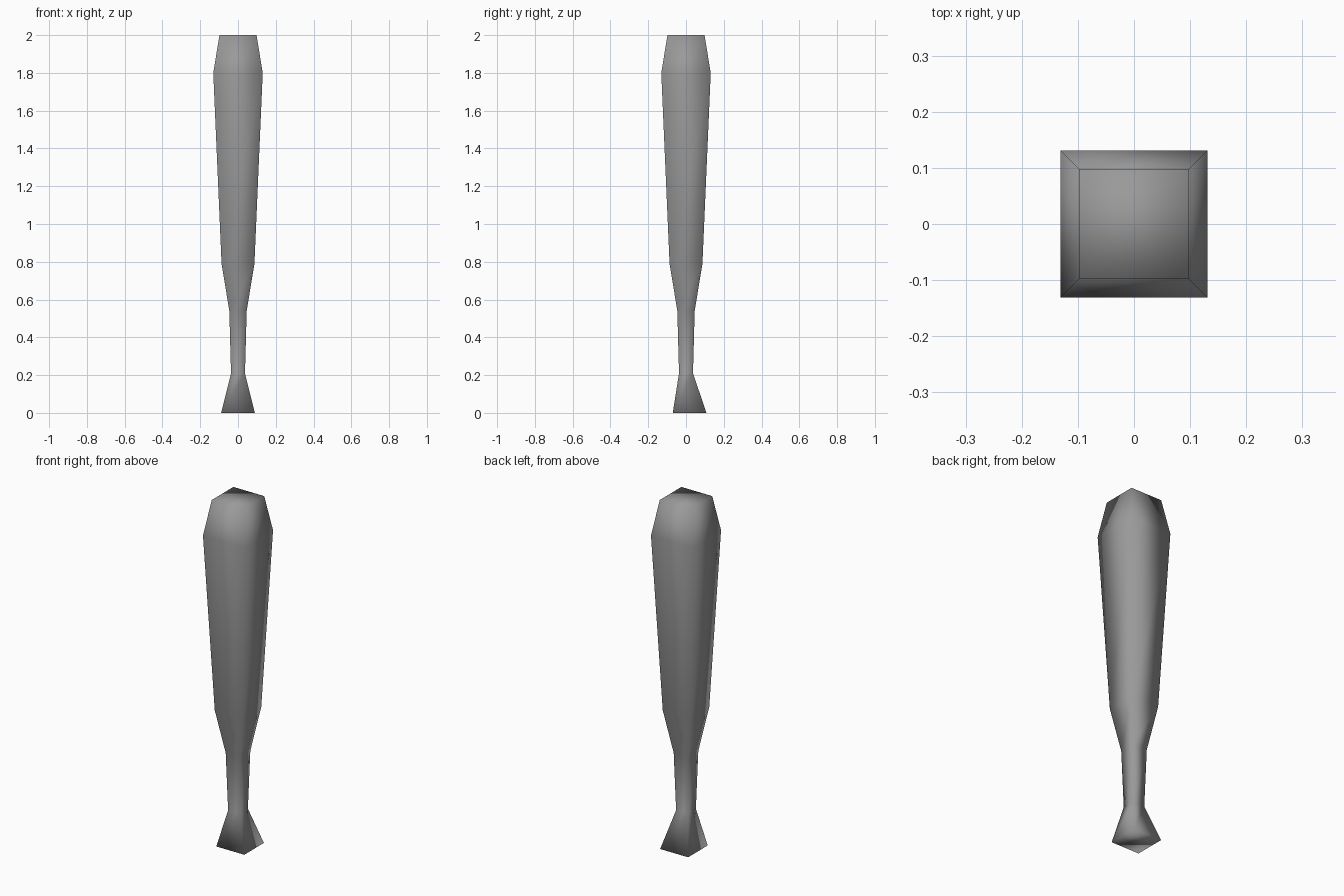
import bpy, bmesh

if "Cube" in bpy.data.objects:
    bpy.data.objects.remove(bpy.data.objects["Cube"])

# Square cross-sections from knob to tip: (height, half width, y offset)
SECTIONS = [
    (0.00, 0.089, 0.019),  # flared knob, slightly off centre
    (0.21, 0.037, 0.0),    # thin grip
    (0.54, 0.046, 0.0),
    (0.79, 0.087, 0.0),    # barrel
    (1.80, 0.131, 0.0),
    (2.00, 0.098, 0.0),    # tapered tip
]
CORNERS = [(-1, -1), (1, -1), (1, 1), (-1, 1)]

bm = bmesh.new()
rings = [[bm.verts.new((sx * r, sy * r + oy, z)) for sx, sy in CORNERS]
         for z, r, oy in SECTIONS]

# Side walls
for low, high in zip(rings, rings[1:]):
    for i in range(4):
        j = (i + 1) % 4
        bm.faces.new((low[i], low[j], high[j], high[i]))

# End caps
bm.faces.new(rings[0][::-1])
bm.faces.new(rings[-1])

# Smooth shading over the whole low-poly body
for f in bm.faces:
    f.smooth = True

mesh = bpy.data.meshes.new("bat")
bm.to_mesh(mesh)
bm.free()
bat = bpy.data.objects.new("bat", mesh)
bpy.context.collection.objects.link(bat)

# Dark grey finish
grey = bpy.data.materials.new("dark_grey")
grey.diffuse_color = (0.32, 0.32, 0.32, 1)
grey.use_nodes = True
grey.node_tree.nodes["Principled BSDF"].inputs["Base Color"].default_value = grey.diffuse_color
mesh.materials.append(grey)
